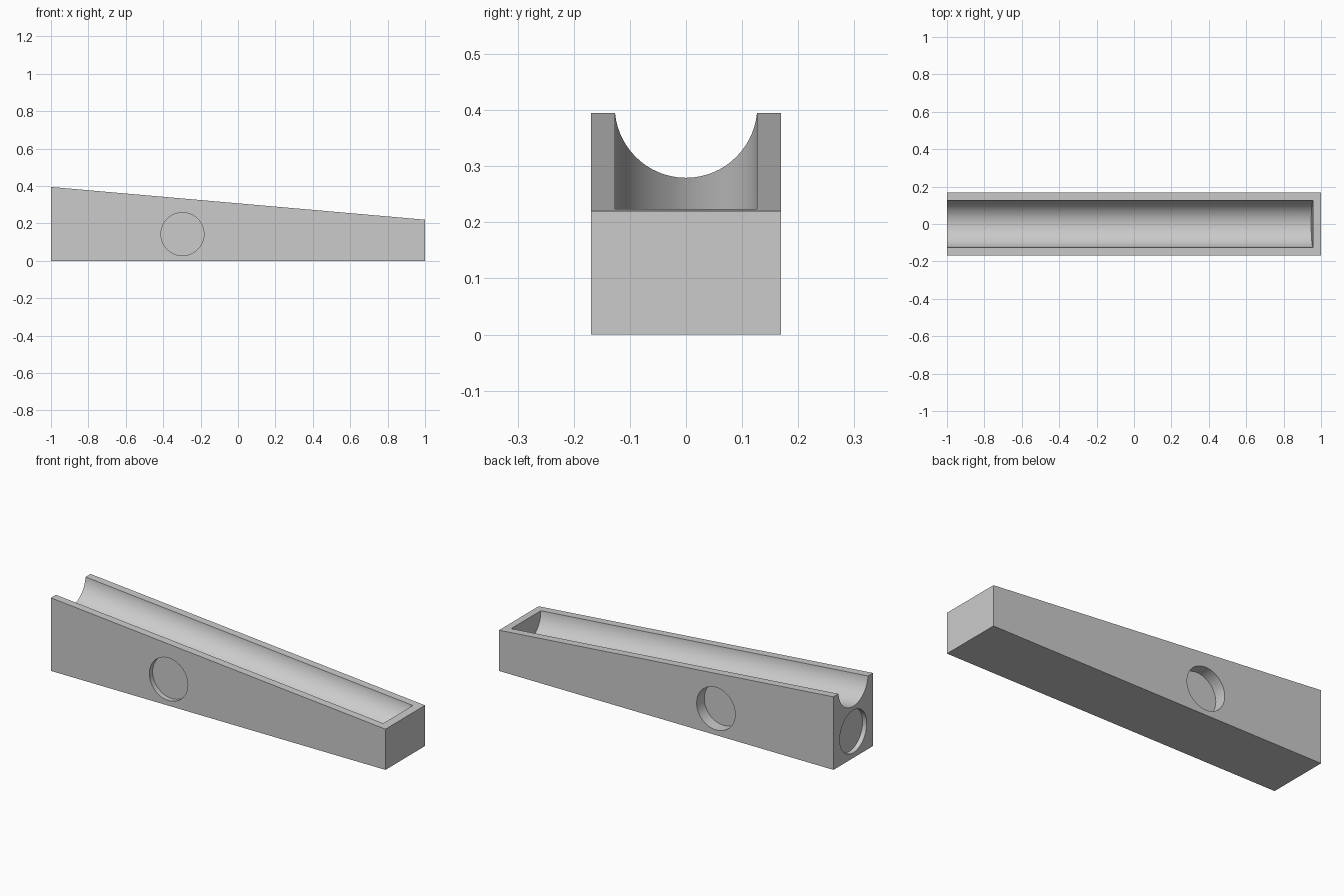
import bpy
import bmesh
from math import atan2, cos, sin, pi
from mathutils import Matrix, Vector

cube = bpy.data.objects.get("Cube")
if cube:
    bpy.data.objects.remove(cube, do_unlink=True)

HALF_LEN, HALF_W = 1.0, 0.169
HIGH, LOW = 0.395, 0.22
HOLE_R, HOLE_Z = 0.115, 0.143

grey = bpy.data.materials.new("plain grey")
grey.use_nodes = True
colour = (0.6, 0.6, 0.6, 1)
grey.diffuse_color = colour
grey.node_tree.nodes["Principled BSDF"].inputs["Base Color"].default_value = colour


def make_object(name, bm):
    bmesh.ops.recalc_face_normals(bm, faces=bm.faces)
    mesh = bpy.data.meshes.new(name)
    bm.to_mesh(mesh)
    bm.free()
    mesh.materials.append(grey)
    obj = bpy.data.objects.new(name, mesh)
    bpy.context.collection.objects.link(obj)
    return obj


def cylinder(name, start, end, radius, sides):
    """Closed cylinder running between two points."""
    start, end = Vector(start), Vector(end)
    axis = end - start
    bm = bmesh.new()
    place = Matrix.Translation((start + end) / 2) @ axis.to_track_quat("Z", "Y").to_matrix().to_4x4()
    bmesh.ops.create_cone(bm, cap_ends=True, segments=sides, radius1=radius,
                          radius2=radius, depth=axis.length, matrix=place)
    obj = make_object(name, bm)
    obj.hide_render = True
    return obj


# Sloping block: side profile extruded across the width
bm = bmesh.new()
profile = [(-HALF_LEN, 0), (HALF_LEN, 0), (HALF_LEN, LOW), (-HALF_LEN, HIGH)]
side = bm.faces.new([bm.verts.new((x, -HALF_W, z)) for x, z in profile])
new = bmesh.ops.extrude_face_region(bm, geom=[side])["geom"]
bmesh.ops.translate(bm, vec=(0, 2 * HALF_W, 0),
                    verts=[v for v in new if isinstance(v, bmesh.types.BMVert)])
block = make_object("sloping_block", bm)

# Round channel parallel to the slope, open at the high end
slope = atan2(HIGH - LOW, 2 * HALF_LEN)
along = Vector((cos(slope), 0, -sin(slope)))
channel_end = Vector((0.958, 0, 0.2355))
cutters = [cylinder("channel_cutter", channel_end - along * 2.2, channel_end, 0.127, 64)]

# Round recesses in the front, back and high end
for name, face, inward, depth in (
        ("front_recess_cutter", (-0.297, -HALF_W, HOLE_Z), (0, 1, 0), 0.028),
        ("back_recess_cutter", (-0.297, HALF_W, HOLE_Z), (0, -1, 0), 0.065),
        ("end_recess_cutter", (-HALF_LEN, 0, HOLE_Z), (1, 0, 0), 0.025)):
    face, inward = Vector(face), Vector(inward)
    cutters.append(cylinder(name, face - inward * 0.1, face + inward * depth, HOLE_R, 64))

bpy.ops.object.select_all(action="DESELECT")
block.select_set(True)
bpy.context.view_layer.objects.active = block
for cutter in cutters:
    cut = block.modifiers.new(cutter.name, "BOOLEAN")
    cut.operation = "DIFFERENCE"
    cut.solver = "EXACT"
    cut.object = cutter
    bpy.ops.object.modifier_apply(modifier=cut.name)
    bpy.data.objects.remove(cutter, do_unlink=True)

bpy.ops.object.shade_smooth_by_angle(angle=pi / 6)
